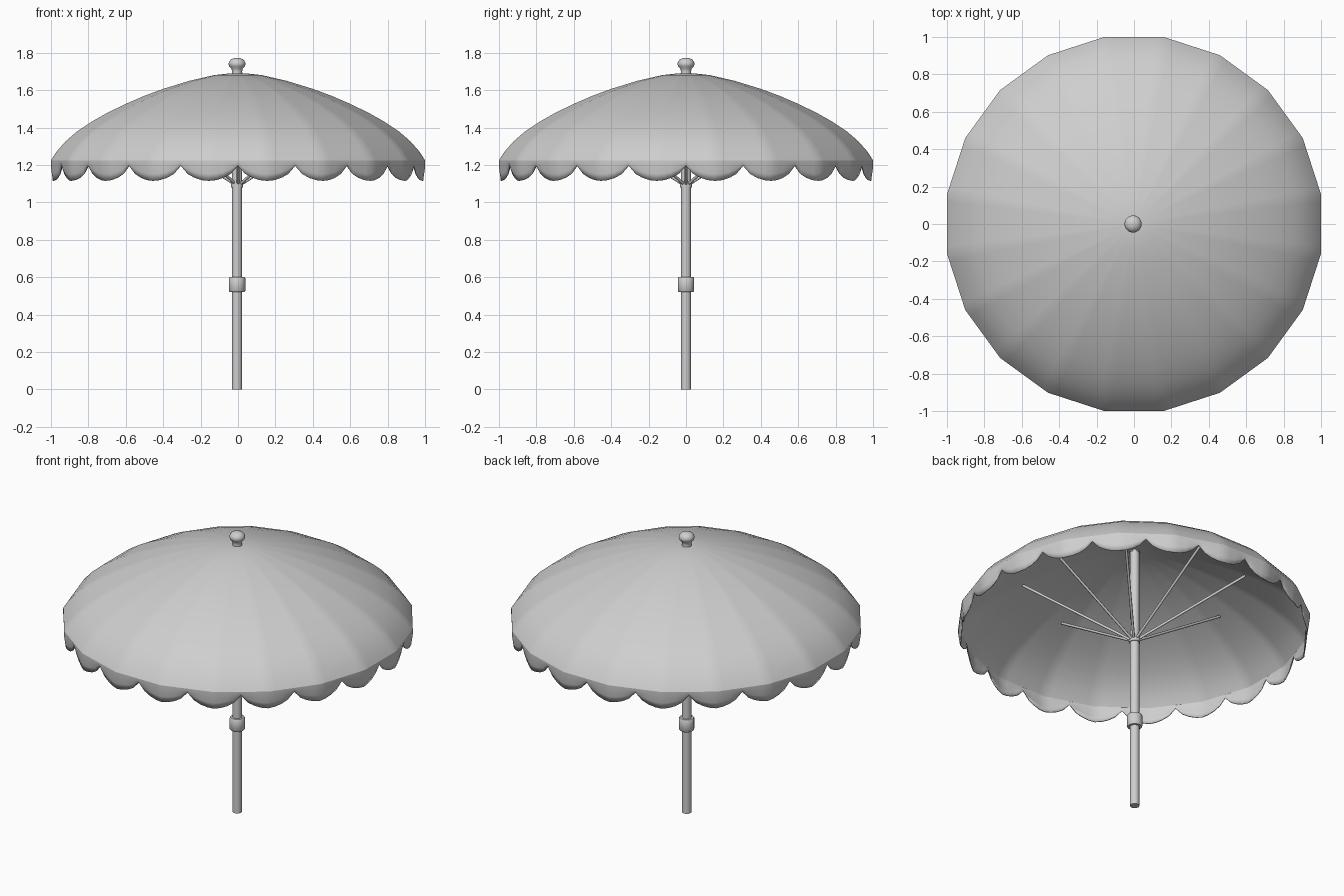
import bpy, bmesh, math
from mathutils import Vector

if "Cube" in bpy.data.objects:
    bpy.data.objects.remove(bpy.data.objects["Cube"])

grey = bpy.data.materials.new("light grey")
grey.diffuse_color = (0.62, 0.62, 0.62, 1)
grey.use_nodes = True
grey.node_tree.nodes["Principled BSDF"].inputs["Base Color"].default_value = grey.diffuse_color


def finish(name, bm, angle=30):
    me = bpy.data.meshes.new(name)
    bm.to_mesh(me)
    bm.free()
    ob = bpy.data.objects.new(name, me)
    bpy.context.collection.objects.link(ob)
    me.materials.append(grey)
    bpy.ops.object.select_all(action='DESELECT')
    ob.select_set(True)
    bpy.context.view_layer.objects.active = ob
    bpy.ops.object.shade_smooth_by_angle(angle=math.radians(angle))
    return ob


def skin(bm, rows):
    # faces between neighbouring rings of vertices, top ring first
    for a, b in zip(rows, rows[1:]):
        n = len(a)
        for i in range(n):
            j = (i + 1) % n
            bm.faces.new((a[i], b[i], b[j], a[j]))


def lathe(name, profile, n=16, angle=40):
    # closed turned part, profile listed from top to bottom as (radius, z)
    bm = bmesh.new()
    rows = [[bm.verts.new((r * math.cos(2 * math.pi * i / n) - 0.005,
                           r * math.sin(2 * math.pi * i / n), z))
             for i in range(n)] for r, z in profile]
    skin(bm, rows)
    bm.faces.new(rows[0])
    bm.faces.new(rows[-1][::-1])
    return finish(name, bm, angle)


SCALLOPS, SUB = 20, 8
N = SCALLOPS * SUB
STEP = 2 * math.pi / SCALLOPS


def twenty_gon(i):
    # direction and radius factor on a 20-sided outline with flats on the axes
    a = 2 * math.pi * i / N
    off = (a + STEP / 2) % STEP - STEP / 2
    return a, 1 / math.cos(off)


def ring(bm, r, zs):
    out = []
    for i in range(N):
        a, f = twenty_gon(i)
        out.append(bm.verts.new((r * f * math.cos(a), r * f * math.sin(a), zs[i])))
    return out


# canopy dome and scalloped valance
bm = bmesh.new()
dome = [(0.06, 1.688), (0.13, 1.68), (0.26, 1.65), (0.40, 1.607), (0.50, 1.57),
        (0.60, 1.527), (0.70, 1.478), (0.78, 1.433), (0.86, 1.38), (0.92, 1.328),
        (0.97, 1.272), (1.0, 1.225)]
rows = [ring(bm, r, [z] * N) for r, z in dome]
top = bm.verts.new((0, 0, 1.69))
for i in range(N):
    bm.faces.new((top, rows[0][i], rows[0][(i + 1) % N]))
hem = [1.195 - 0.08 * abs(math.sin(math.pi * i / SUB)) ** 0.65 for i in range(N)]
for t, r in ((0.33, 1.0), (0.67, 0.995), (1.0, 0.99)):
    rows.append(ring(bm, r, [1.225 + (h - 1.225) * t for h in hem]))
skin(bm, rows)
canopy = finish("canopy", bm)
cloth = canopy.modifiers.new("cloth thickness", 'SOLIDIFY')
cloth.thickness = 0.006
cloth.offset = -1

# pole, joint collar, rib hub and finial
lathe("pole", [(0.027, 1.68), (0.027, 0)])
lathe("joint_collar", [(0.040, 0.60), (0.044, 0.595), (0.044, 0.527), (0.040, 0.522)])
lathe("rib_hub", [(0.032, 1.12), (0.032, 1.08)])
lathe("finial", [(0.015, 1.772), (0.032, 1.765), (0.043, 1.752), (0.046, 1.74),
                 (0.042, 1.728), (0.030, 1.715), (0.027, 1.70), (0.03, 1.675)], 20, 50)

# eight support ribs
for k in range(8):
    a = math.pi / 4 * k
    d = Vector((math.cos(a), math.sin(a), 0))
    p = d * 0.02 + Vector((0, 0, 1.10))
    q = d * 0.64 + Vector((0, 0, 1.49))
    bm = bmesh.new()
    bmesh.ops.create_cone(bm, cap_ends=True, segments=8, radius1=0.008,
                          radius2=0.008, depth=(q - p).length)
    rib = finish("support_rib_%d" % (k + 1), bm, 50)
    rib.location = (p + q) / 2
    rib.rotation_mode = 'QUATERNION'
    rib.rotation_quaternion = (q - p).to_track_quat('Z', 'Y')
